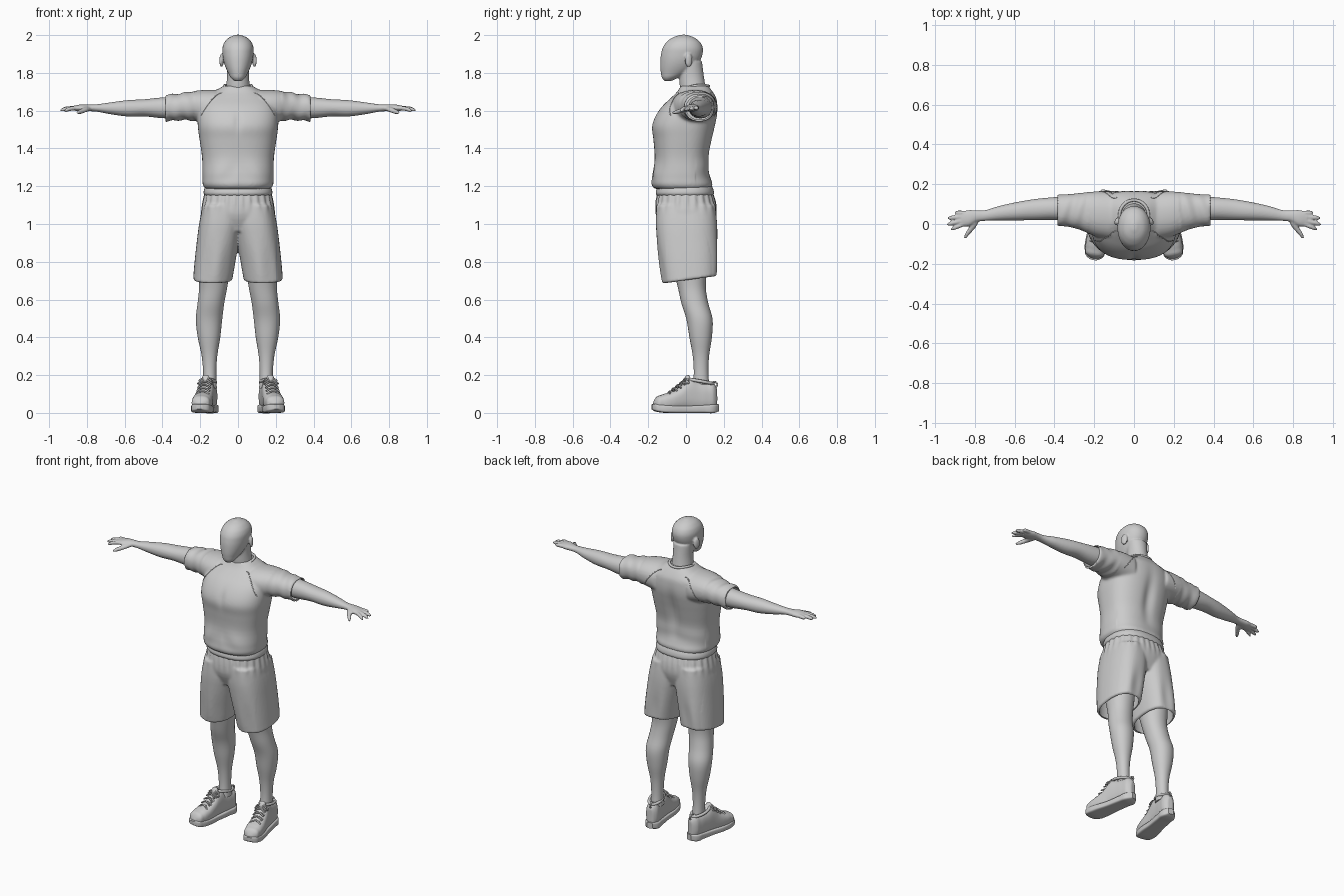
import bpy, bmesh
from math import sin, cos, pi, exp, atan2, radians
from mathutils import Vector, Matrix

if "Cube" in bpy.data.objects:
    bpy.data.objects.remove(bpy.data.objects["Cube"])

AX = {'x': (0, 1, 2), 'y': (1, 0, 2), 'z': (2, 0, 1)}


def sym(t, r, lo, hi):
    return (t, -r, r, lo, hi)


def resample(rings, k):
    # smooth Hermite interpolation of ring extents
    n = len(rings)
    d = [[(b[j] - a[j]) / (b[0] - a[0]) for j in range(5)] for a, b in zip(rings, rings[1:])]
    h = [b[0] - a[0] for a, b in zip(rings, rings[1:])]
    m = [d[0]] + [[(h[i] * d[i-1][j] + h[i-1] * d[i][j]) / (h[i] + h[i-1]) for j in range(5)]
                  for i in range(1, n - 1)] + [d[-1]]
    out = []
    for i in range(n - 1):
        for s in range(k):
            u = s / k
            a, b = u*u*(3 - 2*u), u*(1 - u)**2
            c = u*u*(u - 1)
            out.append([rings[i][j]*(1 - a) + rings[i+1][j]*a
                        + h[i]*(m[i][j]*b + m[i+1][j]*c) for j in range(5)])
    return out + [list(rings[-1])]


def loft(bm, axis, rings, p=2.0, sides=40, k=4, mat=Matrix(), mirror=False):
    # skin superellipse rings given as (t, a_min, a_max, b_min, b_max)
    ia, ib, ic = AX[axis]
    for sx in ((1, -1) if mirror else (1,)):
        prev = None
        for t, a0, a1, b0, b1 in (rs := resample(rings, k)):
            row = []
            for i in range(sides):
                c, s = cos(2*pi*i/sides), sin(2*pi*i/sides)
                v = [0, 0, 0]
                v[ia] = t
                v[ib] = (a0 + a1)/2 + (a1 - a0)/2 * abs(c)**(2/p) * (1 if c > 0 else -1)
                v[ic] = (b0 + b1)/2 + (b1 - b0)/2 * abs(s)**(2/p) * (1 if s > 0 else -1)
                v = mat @ Vector(v)
                row.append(bm.verts.new((v.x*sx, v.y, v.z)))
            if prev:
                for i in range(sides):
                    j = (i + 1) % sides
                    bm.faces.new((prev[i], prev[j], row[j], row[i]))
            else:
                bm.faces.new(row[::-1])
            prev = row
        bm.faces.new(prev)


def bake(ob):
    bpy.context.view_layer.update()
    dg = bpy.context.evaluated_depsgraph_get()
    me = bpy.data.meshes.new_from_object(ob.evaluated_get(dg))
    ob.modifiers.clear()
    ob.data = me


def finish(name, bm, voxel=0, smooth=3, warp=None, cutter=None, angle=50):
    bmesh.ops.recalc_face_normals(bm, faces=bm.faces)
    ob = bpy.data.objects.new(name, bpy.data.meshes.new(name))
    bm.to_mesh(ob.data)
    bm.free()
    bpy.context.collection.objects.link(ob)
    if voxel:
        r = ob.modifiers.new("blend", 'REMESH')
        r.mode, r.voxel_size = 'VOXEL', voxel
        s = ob.modifiers.new("soften", 'SMOOTH')
        s.factor, s.iterations = 0.5, smooth
        bake(ob)
    if warp:
        for v in ob.data.vertices:
            v.co = warp(*v.co)
    if cutter:
        b = ob.modifiers.new("hollow", 'BOOLEAN')
        b.operation, b.solver, b.object = 'DIFFERENCE', 'EXACT', cutter
        bake(ob)
        bpy.data.objects.remove(cutter)
    ob.data.shade_smooth()
    ob.data.set_sharp_from_angle(angle=radians(angle))
    return ob


def tube(name, paths, r, cyclic=False, mirror=False):
    cu = bpy.data.curves.new(name, 'CURVE')
    cu.dimensions, cu.bevel_depth, cu.bevel_resolution, cu.use_fill_caps = '3D', r, 2, True
    for sx in ((1, -1) if mirror else (1,)):
        for path in paths:
            sp = cu.splines.new('POLY')
            sp.points.add(len(path) - 1)
            sp.use_cyclic_u = cyclic
            for pt, co in zip(sp.points, path):
                pt.co = (co[0]*sx, co[1], co[2], 1)
    tmp = bpy.data.objects.new(name, cu)
    bpy.context.collection.objects.link(tmp)
    bpy.context.view_layer.update()
    me = bpy.data.meshes.new_from_object(tmp.evaluated_get(bpy.context.evaluated_depsgraph_get()))
    bpy.data.objects.remove(tmp)
    me.shade_smooth()
    bpy.context.collection.objects.link(bpy.data.objects.new(name, me))


# head, neck and ears
bm = bmesh.new()
loft(bm, 'z', [sym(1.758, .02, -.115, -.075), sym(1.77, .034, -.125, -.05), sym(1.80, .052, -.133, .01),
               sym(1.85, .073, -.136, .065), sym(1.90, .082, -.132, .088), sym(1.94, .081, -.12, .087),
               sym(1.97, .066, -.096, .068), sym(1.99, .042, -.065, .038), sym(2.002, .012, -.03, .005)], 2.1)
loft(bm, 'z', [sym(1.66, .07, -.02, .118), sym(1.72, .064, -.032, .105),
               sym(1.78, .058, -.035, .095), sym(1.86, .06, -.03, .085)])
for s in (1, -1):
    ear = Matrix.Translation((s*.087, .014, 1.866)) @ Matrix.Rotation(s*.35, 4, 'Z') @ Matrix.Diagonal((.01, .022, .037, 1))
    bmesh.ops.create_uvsphere(bm, u_segments=16, v_segments=10, radius=1, matrix=ear)
finish("head", bm, .006, 3)

# arms with palms, fingers and thumbs
bm = bmesh.new()
loft(bm, 'x', [(.2, 0, .14, 1.56, 1.675), (.3, .01, .14, 1.56, 1.675), (.4, .02, .135, 1.56, 1.67),
               (.5, .02, .125, 1.57, 1.66), (.58, .018, .112, 1.569, 1.656), (.68, .018, .09, 1.582, 1.643),
               (.76, .015, .068, 1.596, 1.633), (.79, .011, .068, 1.597, 1.633),
               (.83, -.011, .07, 1.596, 1.633), (.87, -.012, .062, 1.601, 1.626)], 2.1, mirror=True)
for x0, y0, x1, y1, z1 in [(.855, 0, .92, -.026, 1.598), (.86, .018, .94, -.002, 1.602),
                           (.86, .037, .936, .03, 1.606), (.85, .055, .9, .057, 1.612)]:
    seg = []
    for u, r in ((0, .0115), (.5, .0115), (.85, .0095), (1, .005)):
        x, y, z = x0 + (x1-x0)*u, y0 + (y1-y0)*u, 1.614 + (z1-1.614)*u*u
        seg.append((x, y-r, y+r, z-r, z+r))
    loft(bm, 'x', seg, sides=14, mirror=True)
loft(bm, 'y', [(-.072, .844, .856, 1.583, 1.594), (-.05, .825, .85, 1.582, 1.604),
               (-.02, .798, .832, 1.59, 1.615), (.02, .775, .825, 1.596, 1.626)], sides=16, mirror=True)
finish("arms", bm, .005, 2)

# legs
bm = bmesh.new()
loft(bm, 'z', [(.13, .112, .185, .035, .125), (.2, .115, .184, .041, .119), (.3, .11, .192, .036, .122),
               (.4, .094, .213, .018, .137), (.5, .083, .223, .001, .14), (.58, .073, .214, -.024, .118),
               (.66, .058, .206, -.042, .105), (.75, .045, .21, -.065, .11), (.93, .03, .2, -.1, .12)],
     2.1, mirror=True)
finish("legs", bm)

# shirt: torso and sleeves blended, cuffs hollowed
bm = bmesh.new()
loft(bm, 'x', [(.34, .002, .141, 1.553, 1.677), (.45, .002, .141, 1.553, 1.677)], 2.2, mirror=True)
cuffs = finish("cuff_cutter", bm)
cuffs.hide_render = True
bm = bmesh.new()
loft(bm, 'z', [sym(1.186, .172, -.165, .13), sym(1.2, .183, -.178, .138), sym(1.24, .188, -.18, .132),
               sym(1.35, .19, -.166, .122), sym(1.45, .204, -.173, .14), sym(1.52, .213, -.18, .156),
               sym(1.58, .213, -.157, .167), sym(1.63, .205, -.12, .167), sym(1.67, .18, -.077, .16),
               sym(1.7, .13, -.047, .142), sym(1.732, .076, -.027, .117)], 2.5, sides=64)
loft(bm, 'x', [(.12, -.08, .165, 1.52, 1.71), (.2, -.06, .163, 1.54, 1.708), (.27, -.03, .156, 1.55, 1.698),
               (.33, -.014, .15, 1.548, 1.688), (.385, -.01, .15, 1.543, 1.686)], 2.2, mirror=True)


def cloth(x, y, z):
    # spine furrow, chest line and soft drapery folds
    g = exp(-((z - 1.45)/.13)**2)
    if y > .05:
        y -= .016*exp(-(x/.035)**2)*g
        y += .004*sin(38*z + 9*abs(x))*exp(-((z - 1.27)/.06)**2)
    elif abs(x) < .2 and y < -.05:
        y += .007*exp(-(x/.02)**2)*exp(-((z - 1.54)/.05)**2)
        y += .003*sin(40*abs(x) + 20*z)*exp(-((z - 1.27)/.06)**2)
    if abs(x) > .23:
        z += .003*sin(90*abs(x) + 25*y)
    return x, y, z


shirt = finish("shirt", bm, .008, 4, cloth, cuffs)

# collar and raglan seams
tube("collar", [[(.073*cos(a), .042 + .078*sin(a), 1.722 + .016*sin(a) + .008*cos(2*a))
                 for a in (2*pi*i/40 for i in range(40))]], .008, cyclic=True)
seams = []
for s in (-1, 1):
    path = []
    for i in range(13):
        u = i/12
        hit, loc, nor, _ = shirt.ray_cast((.085 + .11*u**.8, s, 1.695 - .12*u**1.3), (0, -s, 0))
        if hit:
            path.append(loc)
    seams.append(path)
tube("shirt_seams", seams, .0025, mirror=True)

# shorts: hips and wide legs blended, leg openings hollowed
bm = bmesh.new()
loft(bm, 'z', [(.6, .042, .226, -.11, .152), (.71, .042, .226, -.11, .152), (.8, .028, .22, -.125, .154),
               (.87, .02, .21, -.13, .155)], 2.4, mirror=True)
openings = finish("leg_opening_cutter", bm)
openings.hide_render = True
bm = bmesh.new()
loft(bm, 'z', [(.705, .03, .238, -.122, .163), (.8, .014, .23, -.137, .165), (.9, -.004, .219, -.151, .167),
               (1.0, -.02, .206, -.159, .165), (1.1, -.02, .186, -.156, .155)], 2.5, mirror=True)
loft(bm, 'z', [sym(.96, .17, -.125, .135), sym(1.05, .196, -.16, .162),
               sym(1.11, .187, -.16, .158), sym(1.17, .174, -.15, .14)], 2.4, sides=64)


def gathers(x, y, z):
    w = exp(-((z - 1.13)/.05)**2)
    f = 1 + .018*w*cos(26*atan2(y, x))
    fold = .005*sin(55*abs(x) + 6*z)*exp(-((z - .78)/.12)**2)
    z += (y - .02)*.14*max(0, min(1, (.95 - z)/.2))
    return x*f, y*f + (fold if abs(x) < .2 else 0), z


finish("shorts", bm, .008, 3, gathers, openings)
bm = bmesh.new()
loft(bm, 'z', [sym(1.148, .172, -.15, .14), sym(1.156, .179, -.157, .146),
               sym(1.18, .18, -.157, .146), sym(1.2, .172, -.15, .138)], 2.4, sides=64)
finish("waistband", bm)

# shoes, toes turned out
turn = Matrix.Translation((.172, 0, 0)) @ Matrix.Rotation(radians(10), 4, 'Z')
bm = bmesh.new()
loft(bm, 'y', [sym(-.176, .014, .025, .055), sym(-.165, .036, .02, .076), sym(-.13, .05, .012, .096),
               sym(-.08, .053, .012, .112), sym(-.03, .048, .012, .142), sym(0, .045, .012, .175),
               sym(.02, .044, .012, .184), sym(.06, .042, .012, .168), sym(.11, .041, .012, .158),
               sym(.15, .034, .012, .155), sym(.166, .018, .02, .13)], 2.5, mat=turn, mirror=True)
loft(bm, 'y', [sym(-.012, .018, .12, .18), sym(.005, .024, .13, .202), sym(.018, .018, .14, .2)],
     2.6, sides=20, mat=turn, mirror=True)
finish("shoe_uppers", bm, .006, 2)
bm = bmesh.new()
loft(bm, 'y', [sym(-.184, .014, .02, .045), sym(-.172, .036, .012, .047), sym(-.14, .052, .003, .045),
               sym(-.08, .057, 0, .04), sym(0, .049, 0, .038), sym(.09, .046, 0, .042),
               sym(.15, .04, 0, .046), sym(.174, .018, .008, .046)], 5, mat=turn, mirror=True)
finish("shoe_soles", bm, angle=40)

# laces, bow, ankle collar and heel tab
laces = []
for i in range(5):
    y, z = -.085 + .021*i, .115 + .0165*i + (.004 if i == 4 else 0)
    for s in (1, -1):
        laces.append([turn @ Vector((s*.034*c, y + .009*c, z - .016*c*c)) for c in (-1, -.6, -.2, .2, .6, 1)])
for s in (1, -1):
    laces.append([turn @ Vector((s*(.004 + .036*sin(a/2)), -.004 - .014*sin(a), .178 - .022*sin(a/2)))
                  for a in (2*pi*i/14 for i in range(15))])
tube("laces", laces, .0045, mirror=True)
tube("ankle_collars", [[turn @ Vector((.038*cos(a), .08 + .066*sin(a), .166 - .012*sin(a)))
                        for a in (2*pi*i/32 for i in range(32))]], .009, cyclic=True, mirror=True)
tube("heel_tabs", [[turn @ Vector((0, .152 + .016*sin(a), .15 + .014*cos(a)))
                    for a in (2*pi*i/16 for i in range(16))]], .005, cyclic=True, mirror=True)
